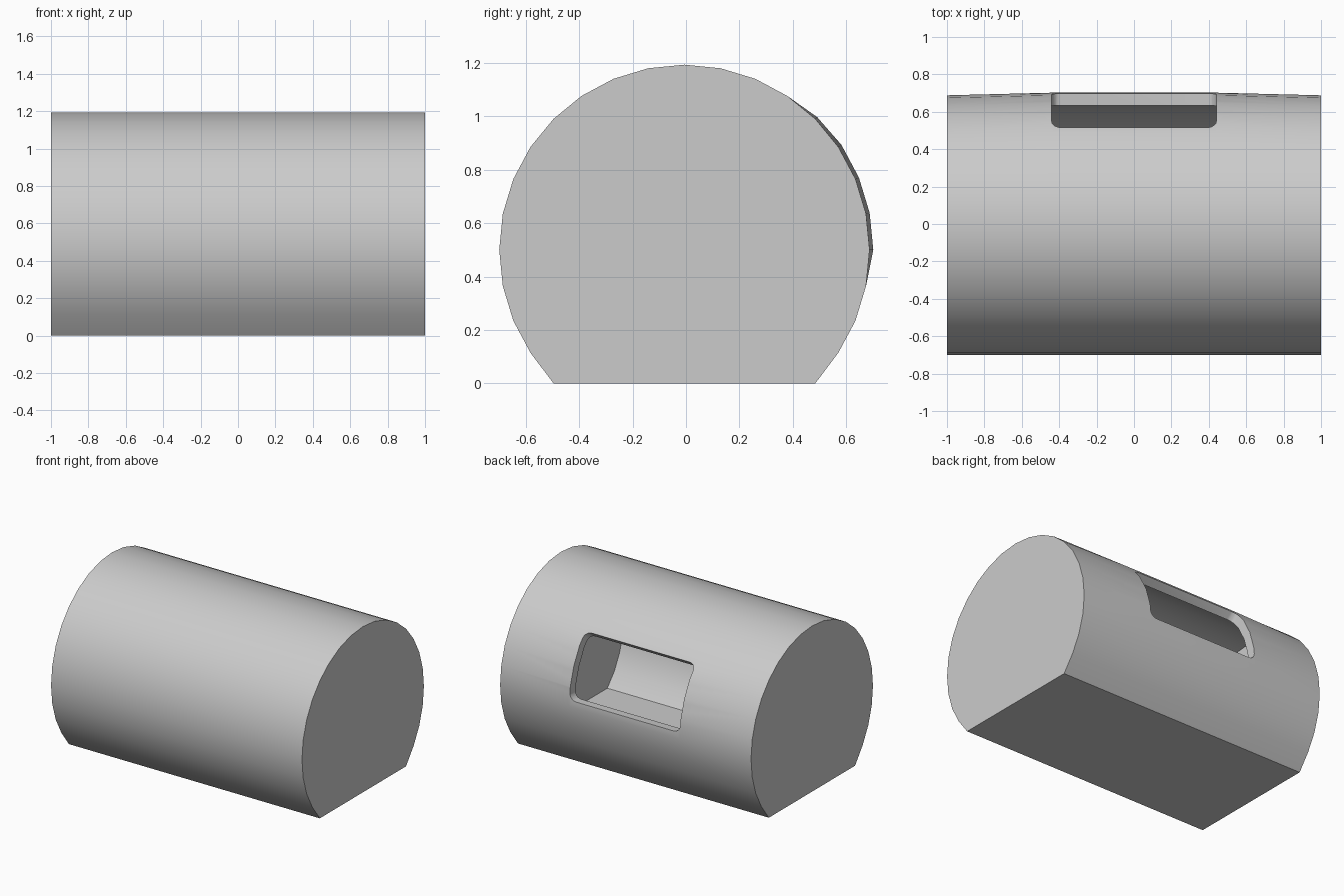
import bpy, bmesh
from math import sin, cos, radians, pi

if "Cube" in bpy.data.objects:
    bpy.data.objects.remove(bpy.data.objects["Cube"])

CY, CZ = -0.006, 0.5          # cylinder axis
R, WALL, WIN_X = 0.694, 0.05, 0.44


def profile(x, radius, floor, bulge=0.0):
    """Round cross-section with a flat bottom, optionally swollen round the window."""
    pts = []
    for i in range(25):
        a = -45 + 11.25 * i
        r = radius
        if bulge and -5 < a < 50:
            r += bulge * (0.7 if a > 40 else 1.0)
        z = floor if i in (0, 24) else CZ + r * sin(radians(a))
        pts.append((x, CY + r * cos(radians(a)), z))
    return pts


def loft(bm, rings, inward=False):
    """Skin closed rings into a capped solid, or a cavity when inward."""
    loops = [[bm.verts.new(p) for p in ring] for ring in rings]
    faces = [bm.faces.new(loops[0]), bm.faces.new(loops[-1])]
    n = len(loops[0])
    for a, b in zip(loops, loops[1:]):
        for i in range(n):
            j = (i + 1) % n
            faces.append(bm.faces.new((a[i], a[j], b[j], b[i])))
    bmesh.ops.recalc_face_normals(bm, faces=faces)
    if inward:
        bmesh.ops.reverse_faces(bm, faces=faces)


def make_object(name, bm):
    mesh = bpy.data.meshes.new(name)
    bm.to_mesh(mesh)
    bm.free()
    ob = bpy.data.objects.new(name, mesh)
    bpy.context.collection.objects.link(ob)
    return ob


# Hollow flat-bottomed barrel
bm = bmesh.new()
loft(bm, [profile(-1, R, 0), profile(-WIN_X, R, 0, 0.014),
          profile(WIN_X, R, 0, 0.014), profile(1, R, 0)])
loft(bm, [profile(s * (1 - WALL), R - WALL, WALL) for s in (-1, 1)], inward=True)
barrel = make_object("barrel_shell", bm)

# Window cutter: rounded rectangle wrapped on the barrel, with radial sides
a0, a1, corner = radians(3.5), radians(42), 0.05
outline = []
for k, (sx, sa) in enumerate(((1, 1), (-1, 1), (-1, -1), (1, -1))):
    for i in range(6):
        t = k * pi / 2 + i * pi / 10
        x = sx * (WIN_X - corner) + corner * cos(t)
        a = (a0 + a1) / 2 + sa * ((a1 - a0) / 2 - corner / R) + corner / R * sin(t)
        outline.append((x, a))
# Extra points on the curved ends follow the barrel
def refine(pts):
    out = []
    for (x, a), (x2, b) in zip(pts, pts[1:] + pts[:1]):
        n = max(1, int(abs(b - a) / 0.12))
        out += [(x + (x2 - x) * i / n, a + (b - a) * i / n) for i in range(n)]
    return out
outline = refine(outline)
bm = bmesh.new()
loft(bm, [[(x, CY + r * cos(a), CZ + r * sin(a)) for x, a in outline] for r in (0.55, 0.85)])
bmesh.ops.triangulate(bm, faces=bm.faces[:])
cutter = make_object("window_cutter", bm)
cutter.hide_render = True

# Cut the window and shade
mod = barrel.modifiers.new("window", 'BOOLEAN')
mod.operation, mod.solver, mod.object = 'DIFFERENCE', 'EXACT', cutter
bpy.context.view_layer.objects.active = barrel
barrel.select_set(True)
bpy.ops.object.modifier_apply(modifier=mod.name)
bpy.data.objects.remove(cutter)
bpy.ops.object.shade_smooth_by_angle(angle=radians(30))
